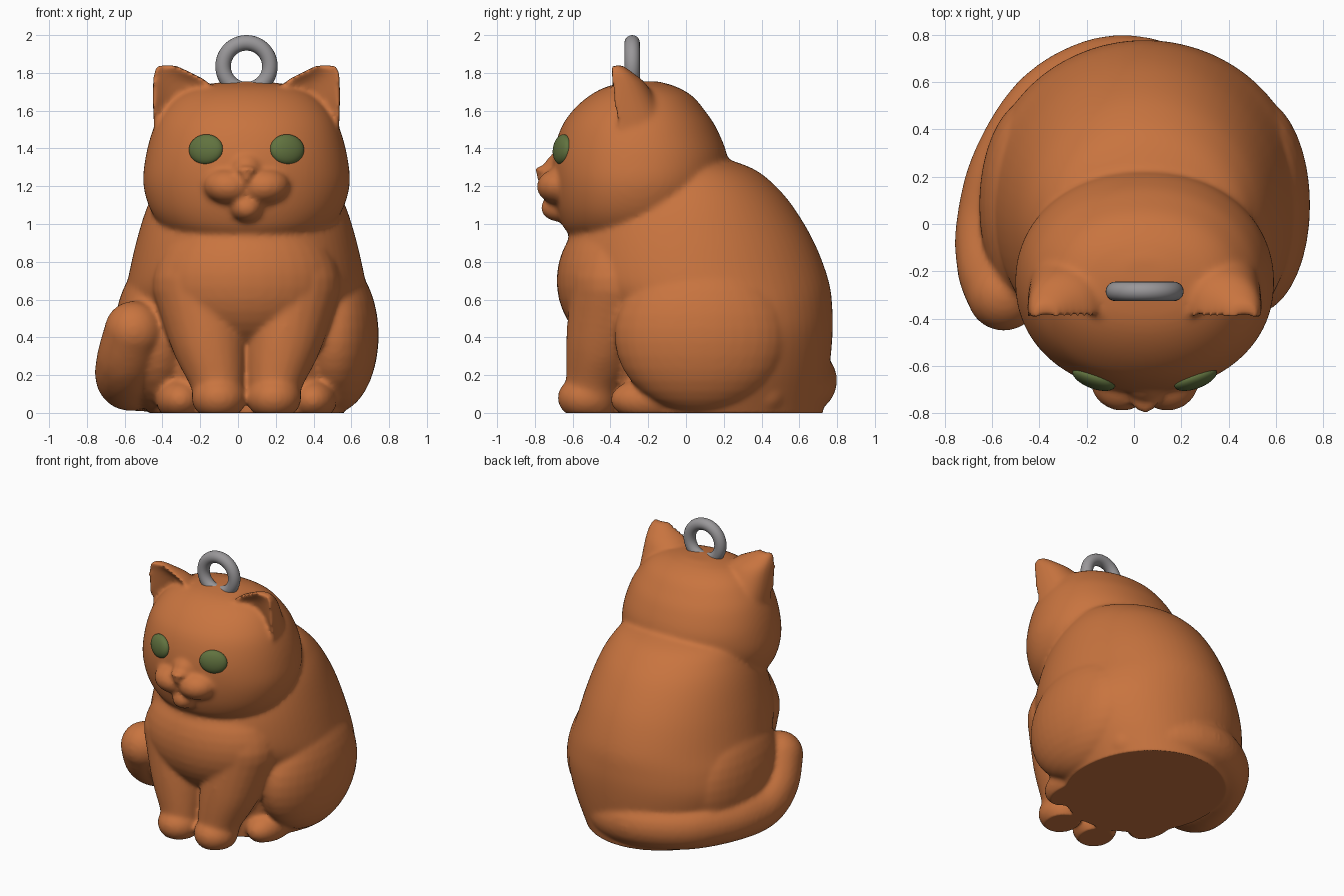
import bpy, bmesh, math
from mathutils import Matrix, Vector, Euler

cube = bpy.data.objects.get("Cube")
if cube:
    bpy.data.objects.remove(cube, do_unlink=True)

MID = 0.045  # x of the cat's own plane of symmetry


def material(name, rgb, rough=0.6):
    m = bpy.data.materials.new(name)
    m.use_nodes = True
    m.diffuse_color = (*rgb, 1)
    node = m.node_tree.nodes["Principled BSDF"]
    node.inputs["Base Color"].default_value = (*rgb, 1)
    node.inputs["Roughness"].default_value = rough
    return m


ORANGE = material("orange_fur", (0.58, 0.175, 0.05))
GREEN = material("green_eye", (0.12, 0.17, 0.05))
GREY = material("grey_metal", (0.32, 0.31, 0.32))


def spline(points, steps):
    """Smooth interpolation through tuples of any length."""
    out = []
    last = len(points) - 1
    for i in range(last):
        a, b, c, d = (Vector(points[max(0, min(last, k))]) for k in range(i - 1, i + 3))
        for s in range(steps):
            t = s / steps
            out.append(0.5 * (2 * b + (c - a) * t + (2 * a - 5 * b + 4 * c - d) * t * t
                              + (3 * b - a - 3 * c + d) * t ** 3))
    return out + [Vector(points[-1])]


def circle(n):
    return [(math.cos(math.tau * i / n), math.sin(math.tau * i / n)) for i in range(n)]


def skin(bm, rings):
    """Closed surface through a stack of rings."""
    loops = [[bm.verts.new(p) for p in ring] for ring in rings]
    n = len(loops[0])
    for lo, hi in zip(loops, loops[1:]):
        for i in range(n):
            j = (i + 1) % n
            bm.faces.new((lo[i], lo[j], hi[j], hi[i]))
    bm.faces.new(loops[0][::-1])
    bm.faces.new(loops[-1])


def ellipsoid(bm, centre, radii, rot=(0, 0, 0), seg=36):
    mat = Matrix.LocRotScale(Vector(centre), Euler(rot), Vector(radii))
    bands = seg // 2
    rings = []
    for k in range(bands):
        a = math.pi * (k + 0.25) / (bands - 0.5)
        rings.append([mat @ Vector((c * math.sin(a), s * math.sin(a), -math.cos(a)))
                      for c, s in circle(seg)])
    skin(bm, rings)


def chain(bm, points, steps=8):
    """Tapered limb: overlapping balls along a path of (x, y, z, radius)."""
    for x, y, z, r in spline(points, steps):
        ellipsoid(bm, (x, y, z), (r, r, r), seg=24)


def loft(bm, profile, power):
    """Stack of rounded rings given as (z, front y, back y, half width)."""
    rings = []
    for z, front, back, rx in spline(profile, 6):
        rings.append([(MID + rx * math.copysign(abs(c) ** (2 / power), c),
                       (front + back) / 2 + (back - front) / 2
                       * math.copysign(abs(s) ** (2 / power), s), z)
                      for c, s in circle(72)])
    skin(bm, rings)


def ear(bm, side):
    """Cupped ear: rings (z, x offset, front y, half width, depth)."""
    rings = []
    for z, off, y, rx, ry in spline([(1.5, .33, -.34, .16, .26), (1.62, .33, -.37, .165, .23),
                                     (1.74, .345, -.38, .15, .17), (1.8, .39, -.38, .1, .1),
                                     (1.84, .422, -.38, .05, .045)], 5):
        ring = []
        for c, s in circle(40):
            # blunt front rim around a shallow hollow
            depth = ry * s ** 0.7 if s > 0 else 0.4 * ry * s * s - 0.03 * abs(s) ** 0.4
            ring.append((MID + side * (off + rx * c), y + depth, z))
        rings.append(ring)
    skin(bm, rings)


def finish(bm, name, mat):
    bmesh.ops.recalc_face_normals(bm, faces=bm.faces[:])
    mesh = bpy.data.meshes.new(name)
    bm.to_mesh(mesh)
    bm.free()
    mesh.materials.append(mat)
    obj = bpy.data.objects.new(name, mesh)
    bpy.context.collection.objects.link(obj)
    mesh.shade_smooth()
    return obj


bm = bmesh.new()

# Torso and chest
loft(bm, [(-.03, -.4, .72, .5), (.2, -.41, .755, .61), (.4, -.45, .775, .665),
          (.55, -.53, .775, .66), (.7, -.64, .755, .63), (.9, -.63, .68, .585),
          (1.08, -.55, .575, .53), (1.2, -.45, .475, .47), (1.29, -.4, .36, .4),
          (1.35, -.3, .2, .27)], 2.0)
ellipsoid(bm, (MID, -.36, .7), (.49, .325, .37))

# Head
loft(bm, [(.905, -.5, 0, .24), (.95, -.62, .1, .4), (1.05, -.675, .15, .495),
          (1.2, -.705, .21, .545), (1.35, -.705, .22, .535), (1.5, -.665, .165, .495),
          (1.6, -.6, .1, .44), (1.68, -.51, .03, .365), (1.73, -.41, -.06, .26),
          (1.755, -.28, -.15, .09)], 2.1)

# Muzzle, chin and nose
ellipsoid(bm, (MID, -.61, 1.2), (.22, .14, .15))
ellipsoid(bm, (MID, -.66, 1.085), (.085, .11, .075))
ellipsoid(bm, (MID, -.66, 1.3), (.09, .09, .08))
ellipsoid(bm, (MID, -.745, 1.285), (.06, .055, .025))
ellipsoid(bm, (MID, -.745, 1.255), (.03, .05, .045))

for side in (-1, 1):
    def at(off, y, z, *r):
        return (MID + side * off, y, z, *r)

    ear(bm, side)
    # Muzzle pad
    ellipsoid(bm, at(.1, -.67, 1.2), (.13, .12, .095), (0, side * -.1, side * .25))
    # Front leg and paw
    chain(bm, [at(.25, -.36, .68, .25), at(.2, -.43, .4, .205),
               at(.158, -.485, .2, .152), at(.145, -.5, .08, .135)])
    ellipsoid(bm, at(.146, -.525, .08), (.145, .155, .12))
    # Thigh and hind paw
    ellipsoid(bm, at(.465, .08, .41), (.235, .46, .41))
    ellipsoid(bm, at(.35, -.19, .07), (.13, .21, .115))

# Tail
chain(bm, [(.4, .4, .12, .15), (.15, .58, .15, .17), (-.1, .625, .175, .172),
           (-.35, .5, .175, .172), (-.52, .25, .175, .167), (-.59, 0, .185, .163),
           (-.585, -.18, .28, .165), (-.55, -.295, .435, .158)])

# Fuse the body parts, soften the joins, flatten the underside
body = finish(bm, "cat_body", ORANGE)
remesh = body.modifiers.new("fuse", 'REMESH')
remesh.mode = 'VOXEL'
remesh.voxel_size = 0.014
remesh.use_smooth_shade = True
soften = body.modifiers.new("soften", 'SMOOTH')
soften.factor = 0.5
soften.iterations = 11
bpy.context.view_layer.objects.active = body
body.select_set(True)
for mod in ("fuse", "soften"):
    bpy.ops.object.modifier_apply(modifier=mod)
for v in body.data.vertices:
    v.co.z = max(v.co.z, 0)
body.data.shade_smooth()

# Eyes
for side, label in ((-1, "right_eye"), (1, "left_eye")):
    bm = bmesh.new()
    ellipsoid(bm, (MID + side * .215, -.655, 1.395), (.095, .04, .08), (-.12, 0, side * .36))
    finish(bm, label, GREEN)

# Hanging ring
bpy.ops.mesh.primitive_torus_add(major_radius=.124, minor_radius=.041, major_segments=48,
                                 minor_segments=20, location=(MID, -.285, 1.835),
                                 rotation=(math.pi / 2, 0, 0))
ring = bpy.context.object
ring.name = "hanging_ring"
ring.data.materials.append(GREY)
bpy.ops.object.shade_smooth()
